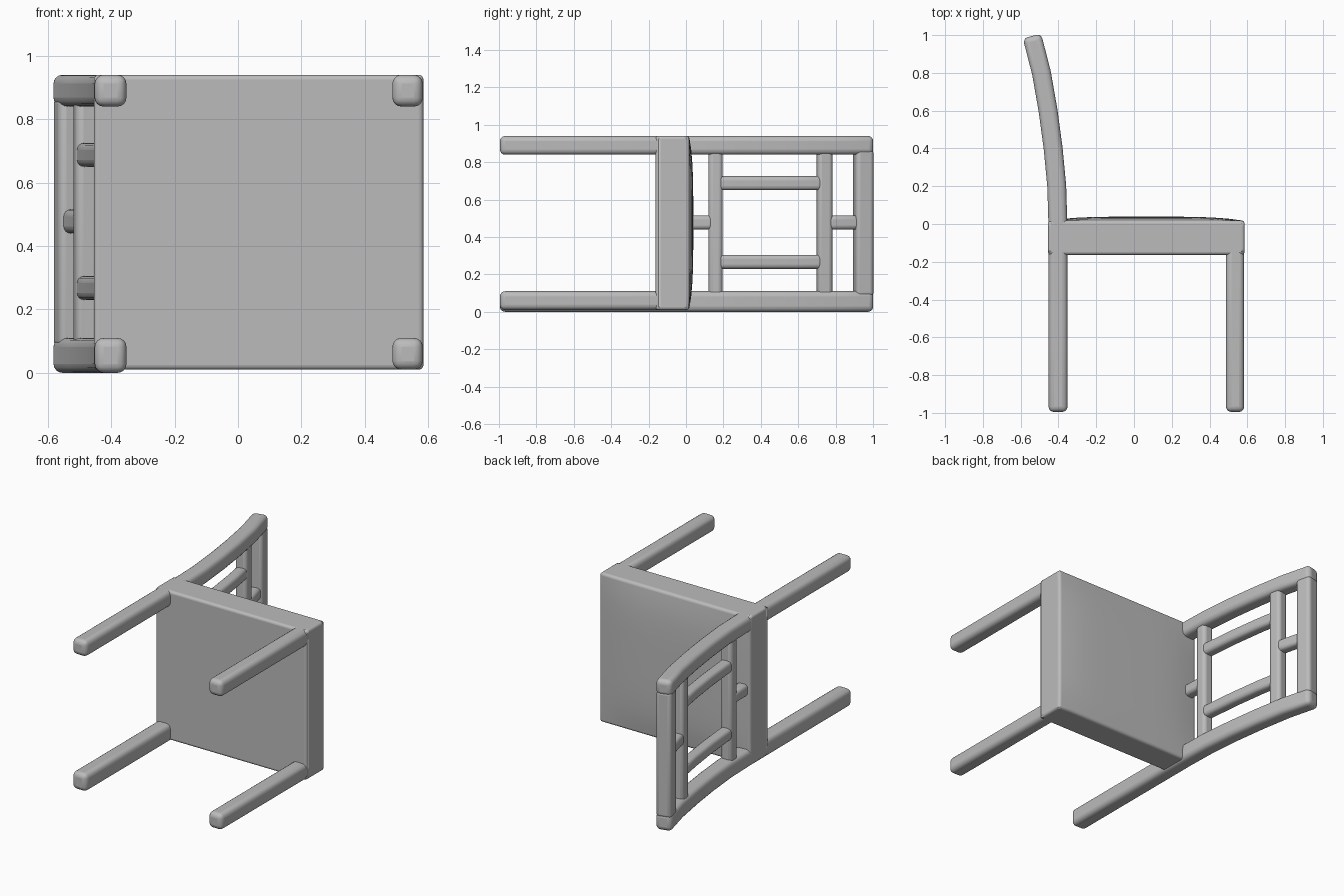
import bpy, bmesh
from mathutils import Vector

if "Cube" in bpy.data.objects:
    bpy.data.objects.remove(bpy.data.objects["Cube"])

grey = bpy.data.materials.new("grey")
grey.diffuse_color = (0.5, 0.5, 0.5, 1)
grey.use_nodes = True
grey.node_tree.nodes["Principled BSDF"].inputs["Base Color"].default_value = grey.diffuse_color

# Side outline of the rear leg and leaning back post, as (x, y)
BACK = [(-0.402, -0.995), (-0.402, -0.5), (-0.403, 0.0), (-0.409, 0.2),
        (-0.428, 0.4), (-0.455, 0.6), (-0.490, 0.8), (-0.540, 0.995)]
FRONT = [(0.535, -0.995), (0.535, -0.12)]


def finish(name, bm, bevel):
    bmesh.ops.recalc_face_normals(bm, faces=bm.faces[:])
    me = bpy.data.meshes.new(name)
    bm.to_mesh(me)
    bm.free()
    me.materials.append(grey)
    ob = bpy.data.objects.new(name, me)
    bpy.context.collection.objects.link(ob)
    mod = ob.modifiers.new("round", 'BEVEL')
    mod.width, mod.segments = bevel, 4
    mod.limit_method, mod.angle_limit = 'ANGLE', 0.7
    bpy.context.view_layer.objects.active = ob
    ob.select_set(True)
    bpy.ops.object.shade_smooth_by_angle(angle=0.7)
    ob.select_set(False)
    return ob


def x_at(path, y):
    for (xa, ya), (xb, yb) in zip(path, path[1:]):
        if y <= yb:
            break
    return xa + (xb - xa) * (y - ya) / (yb - ya)


def bar(name, path, y0, y1, z0, z1, thick, bevel=0.028):
    """Rounded bar following part of a path, spanning z0 to z1."""
    ys = [y0] + [p[1] for p in path if y0 + 0.02 < p[1] < y1 - 0.02] + [y1]
    pts = [Vector((x_at(path, y), y, 0)) for y in ys]
    bm = bmesh.new()
    rings = []
    for i, p in enumerate(pts):
        d = (pts[min(i + 1, len(pts) - 1)] - pts[max(i - 1, 0)]).normalized()
        n = Vector((d.y, -d.x, 0)) * thick / 2
        rings.append([bm.verts.new((q.x, q.y, z)) for q, z in
                      ((p - n, z0), (p + n, z0), (p + n, z1), (p - n, z1))])
    for a, b in zip(rings, rings[1:]):
        for k in range(4):
            j = (k + 1) % 4
            bm.faces.new((a[k], a[j], b[j], b[k]))
    bm.faces.new(rings[0])
    bm.faces.new(rings[-1])
    return finish(name, bm, bevel)


# Seat with a gently crowned top
bm = bmesh.new()
bmesh.ops.create_cube(bm, size=2)
bmesh.ops.subdivide_edges(bm, edges=bm.edges[:], cuts=11, use_grid_fill=True)
for v in bm.verts:
    u, h, w = v.co
    crown = 0.022 * (1 - u ** 4) * (1 - w ** 4) if h > 0.99 else 0
    v.co = (0.065 + 0.52 * u, -0.073 + 0.09 * h + crown, 0.475 + 0.465 * w)
finish("seat", bm, 0.035)

# Legs; the rear ones run on into the back posts
for side, z0, z1 in (("lower", 0.01, 0.11), ("upper", 0.84, 0.94)):
    bar("front_leg_" + side, FRONT, -0.995, -0.12, z0, z1, 0.096)
    drop = 0.01 if side == "lower" else 0
    bar("back_post_" + side, BACK, -0.995, 0.995, z0 - drop, z1, 0.1)

# Cross rails of the back
for name, y0, y1, t in (("bottom_rail", 0.12, 0.195, 0.075),
                        ("middle_rail", 0.70, 0.78, 0.075),
                        ("top_rail", 0.90, 0.995, 0.095)):
    bar(name, BACK, y0, y1, 0.08, 0.87, t, 0.022)

# Long slats framing the centre opening
for side, z0, z1 in (("lower", 0.23, 0.305), ("upper", 0.65, 0.725)):
    bar("slat_" + side, BACK, 0.17, 0.725, z0, z1, 0.07, 0.022)

# Short centre struts
bar("strut_bottom", BACK, 0.0, 0.145, 0.44, 0.515, 0.07, 0.022)
bar("strut_top", BACK, 0.755, 0.925, 0.44, 0.515, 0.07, 0.022)
